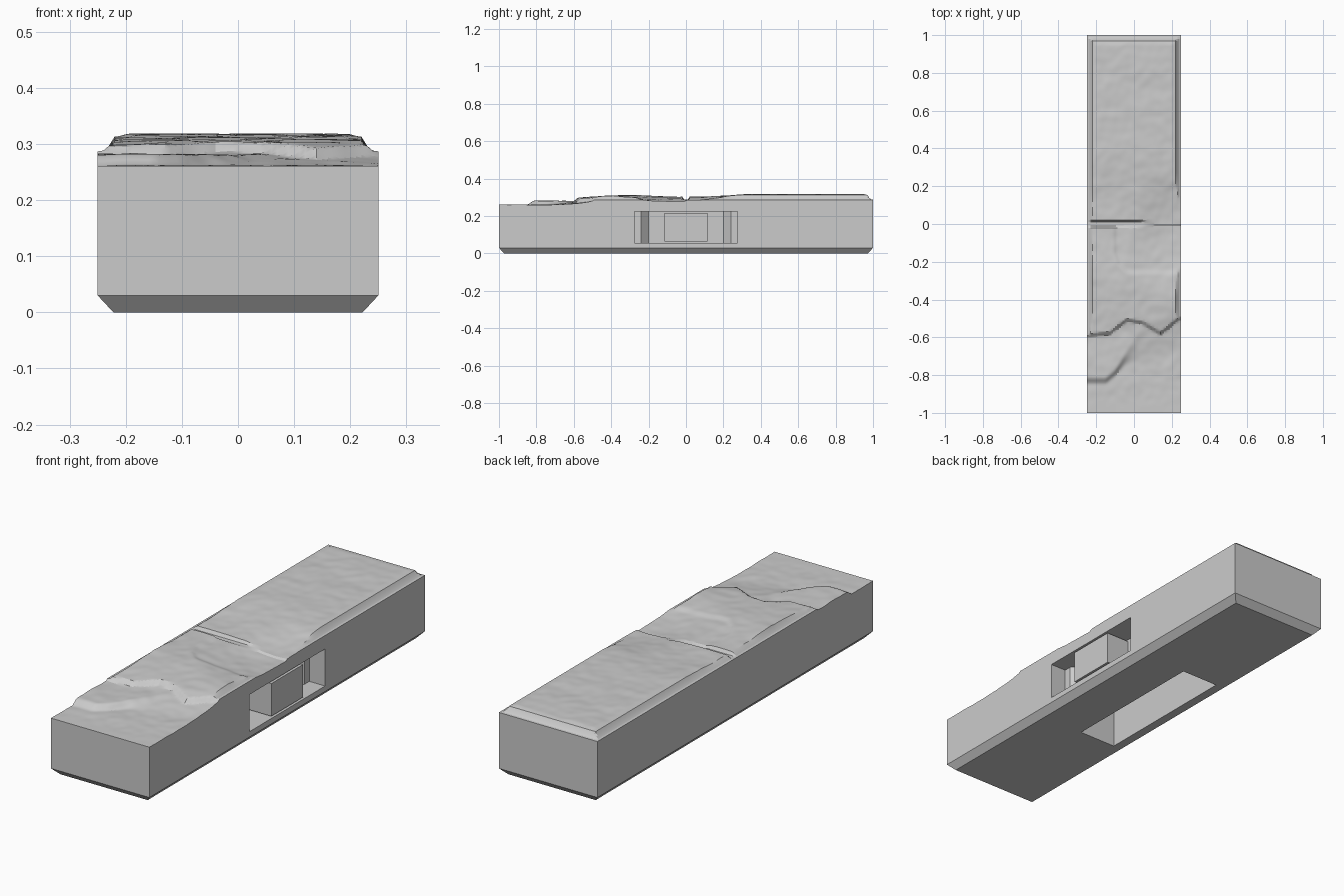
import bpy
import bmesh
from mathutils import Vector, noise

cube = bpy.data.objects.get("Cube")
if cube:
    bpy.data.objects.remove(cube, do_unlink=True)

stone = bpy.data.materials.new("stone_grey")
stone.use_nodes = True
GREY = (0.6, 0.6, 0.6, 1)
stone.diffuse_color = GREY
stone.node_tree.nodes["Principled BSDF"].inputs["Base Color"].default_value = GREY


def lerp_path(points, t):
    """Piecewise linear value at t."""
    for (a, va), (b, vb) in zip(points, points[1:]):
        if t <= b:
            return va + (vb - va) * max(0, (t - a) / (b - a))
    return points[-1][1]


def smooth(a, b, t):
    t = min(1, max(0, (t - a) / (b - a)))
    return t * t * (3 - 2 * t)


def add_object(name, bm):
    bmesh.ops.recalc_face_normals(bm, faces=bm.faces)
    mesh = bpy.data.meshes.new(name)
    bm.to_mesh(mesh)
    bm.free()
    mesh.materials.append(stone)
    obj = bpy.data.objects.new(name, mesh)
    bpy.context.collection.objects.link(obj)
    return obj


def prism(name, outline, z0, z1):
    """Plan outline extruded upward."""
    bm = bmesh.new()
    face = bm.faces.new([bm.verts.new((x, y, z0)) for x, y in outline])
    top = bmesh.ops.extrude_face_region(bm, geom=[face])["geom"]
    bmesh.ops.translate(bm, vec=(0, 0, z1 - z0),
                        verts=[v for v in top if isinstance(v, bmesh.types.BMVert)])
    return add_object(name, bm)


def box(name, x0, x1, y, z0, z1):
    return prism(name, [(x0, -y), (x1, -y), (x1, y), (x0, y)], z0, z1)


# Fracture lines across the broken front half
FRONT_CRACK = [(-.25, -.83), (-.15, -.83), (-.1, -.79), (-.05, -.72), (.02, -.65), (.25, -.55)]
SLAB_CRACK = [(-.25, -.59), (-.13, -.58), (-.04, -.51), (.04, -.52), (.14, -.58), (.19, -.54), (.25, -.49)]
CHIP = [(-.27, -.02), (-.21, -.08), (-.15, -.1), (0, -.1)]
RIM = [(0, .287), (.015, .289), (.03, .313)]


def height(x, y):
    p = Vector((x, y, 0))
    rough = .003 * noise.noise(p * 9) + .002 * noise.noise(p * 22)
    # Ground stepping up to the front slab
    z = .261 + rough * smooth(-1, -.9, y)
    soft = .02 + .1 * smooth(-.1, .1, x)
    z += .02 * smooth(-soft, soft, y - lerp_path(FRONT_CRACK, x))
    z += .018 * smooth(-.012, .012, y - lerp_path(SLAB_CRACK, x))
    z += .012 * smooth(-.58, -.35, y)
    # Worn and chipped areas beside the joint
    wear = (Vector((x - .22, (y + .08) * .75)).length) / .28
    z -= .02 * (1 - smooth(.2, 1, wear))
    z -= .008 * smooth(-.3, -.05, y) * (1 - smooth(.05, .4, y))
    if -.27 < y < -.01:
        z -= .006 * smooth(-.01, .01, x - lerp_path(CHIP, y)) * smooth(-.27, -.24, y)
    z += .006 * smooth(.1, .4, y)
    # Paving rim and the joint between the slabs
    edge = min(.25 - abs(x), 1 - y, abs(y) + .004)
    return min(z, lerp_path(RIM, edge) + .006 * smooth(.03, .06, edge))


# Stone body: weathered top, straight walls, chamfered foot
bm = bmesh.new()
bmesh.ops.create_grid(bm, x_segments=50, y_segments=200, size=1)
for v in bm.verts:
    v.co.x *= .25
    v.co.z = height(v.co.x, v.co.y)
ring = [e for e in bm.edges if e.is_boundary]
for z, inset in ((.03, 0), (0, .028)):
    geom = bmesh.ops.extrude_edge_only(bm, edges=ring)["geom"]
    ring = [g for g in geom if isinstance(g, bmesh.types.BMEdge)]
    for v in (g for g in geom if isinstance(g, bmesh.types.BMVert)):
        v.co.x *= 1 - inset / .25
        v.co.y *= 1 - inset
        v.co.z = z
bmesh.ops.contextual_create(bm, geom=ring)
body = add_object("stone_base", bm)

# Clip socket in the left wall and a recess underneath
half = [(.3, .275), (.17, .275), (.17, .24), (.13, .2)]
socket = half + [(x, -y) for x, y in reversed(half)]
cutters = [prism("socket_cutter", socket, .055, .225),
           box("recess_cutter", -.18, .01, .355, -.1, .2)]

bpy.context.view_layer.objects.active = body
for cutter in cutters:
    cutter.hide_render = True
    mod = body.modifiers.new(cutter.name, "BOOLEAN")
    mod.operation = "DIFFERENCE"
    mod.solver = "EXACT"
    mod.object = cutter
    bpy.ops.object.modifier_apply(modifier=mod.name)
    bpy.data.objects.remove(cutter, do_unlink=True)

# Block standing in the middle of the socket
box("socket_block", .125, .25, .115, .065, .215)

bpy.ops.object.select_all(action="DESELECT")
body.select_set(True)
bpy.ops.object.shade_smooth_by_angle(angle=.4)
